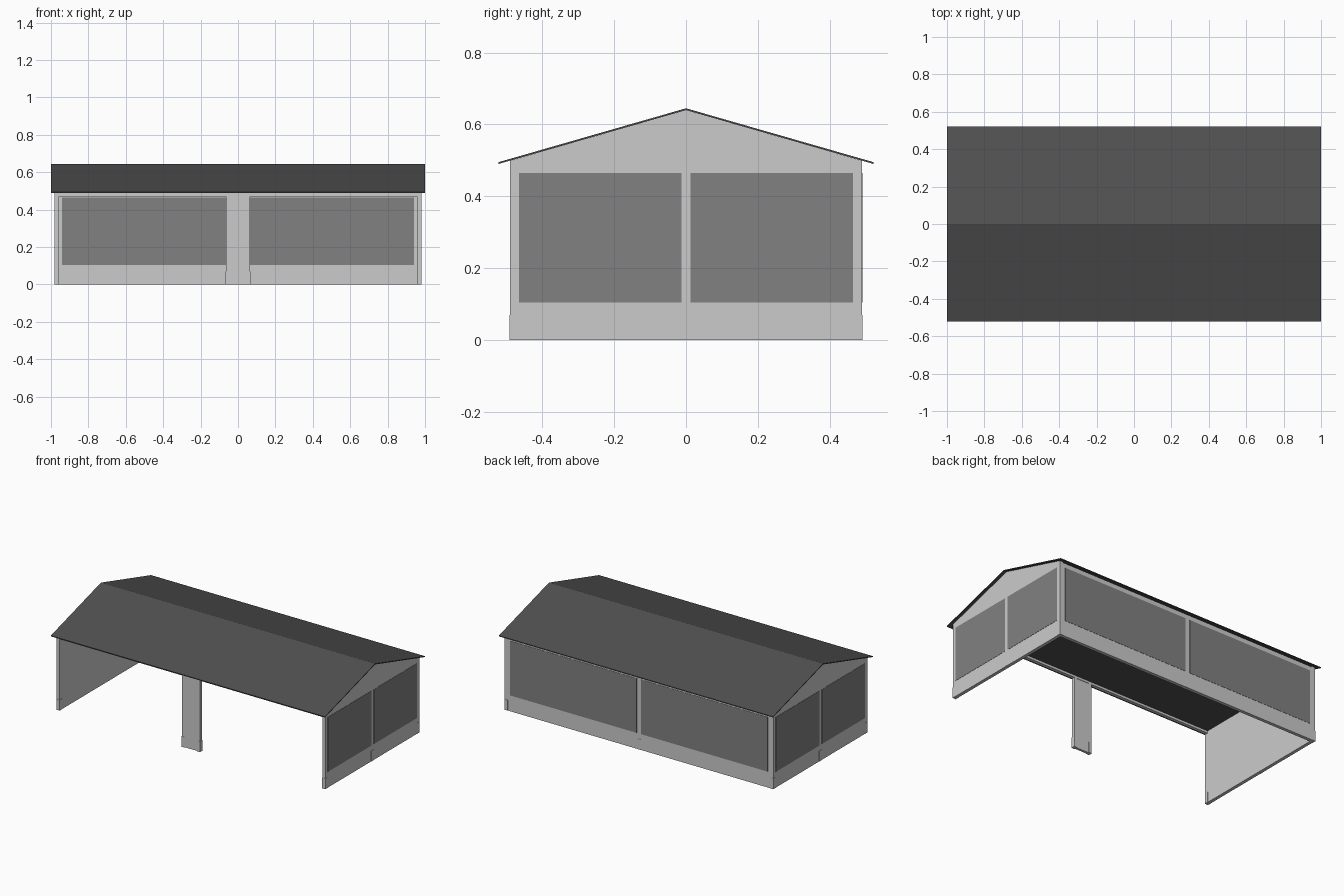
import bpy, bmesh

if "Cube" in bpy.data.objects:
    bpy.data.objects.remove(bpy.data.objects["Cube"])


def material(name, v):
    m = bpy.data.materials.new(name)
    m.diffuse_color = (v, v, v, 1)
    m.use_nodes = True
    m.node_tree.nodes["Principled BSDF"].inputs["Base Color"].default_value = m.diffuse_color
    return m


GLASS = material("dark_pane", 0.22)
ROOF = material("dark_roof", 0.08)


def extrude_x(name, profile, x0, x1, mat=None):
    """Extrude a closed (y, z) profile from x0 to x1."""
    bm = bmesh.new()
    face = bm.faces.new([bm.verts.new((x0, y, z)) for y, z in profile])
    ext = bmesh.ops.extrude_face_region(bm, geom=[face])
    verts = [g for g in ext["geom"] if isinstance(g, bmesh.types.BMVert)]
    bmesh.ops.translate(bm, verts=verts, vec=(x1 - x0, 0, 0))
    bmesh.ops.recalc_face_normals(bm, faces=bm.faces)
    me = bpy.data.meshes.new(name)
    bm.to_mesh(me)
    bm.free()
    ob = bpy.data.objects.new(name, me)
    bpy.context.collection.objects.link(ob)
    if mat:
        me.materials.append(mat)
    return ob


def box(name, x, y, z, mat=None):
    return extrude_x(name, [(y[0], z[0]), (y[1], z[0]), (y[1], z[1]), (y[0], z[1])],
                     min(x), max(x), mat)


W, D, H, T = 0.98, 0.49, 0.495, 0.022   # half width, half depth, wall height, wall thickness
P = 0.0015                              # slight relief of panes and feet
SILL, HEAD = 0.105, 0.465

# Thin folded roof sheet
extrude_x("roof", [(-0.522, 0.495), (0, 0.645), (0.522, 0.495),
                   (0.522, 0.490), (0, 0.640), (-0.522, 0.490)], -1, 1, ROOF)

# Side walls with gables, outside panes and feet
for s, side in ((-1, "left"), (1, "right")):
    extrude_x(f"{side}_gable_wall", [(-D, 0), (D, 0), (D, 0.499), (0, 0.640), (-D, 0.499)],
              *sorted((s * (W - T), s * W)))
    for t, end in ((-1, "front"), (1, "back")):
        box(f"{side}_{end}_window", (s * (W - 0.005), s * (W + P)),
            sorted((t * 0.013, t * 0.465)), (SILL, HEAD), GLASS)
        box(f"{side}_{end}_foot", (s * (W - T - P), s * (W + P)),
            sorted((t * (D - 0.025), t * (D + P))), (0, 0.07))
    box(f"{side}_middle_foot", (s * (W - T + 0.002), s * (W + P)), (-0.012, 0.012), (0, 0.07))

# Back wall with panes visible on both sides
box("back_wall", (-W + T, W - T), (D - T, D), (0, H))
for s, side in ((-1, "left"), (1, "right")):
    box(f"back_{side}_window", (s * 0.016, s * 0.94), (D - T - P, D + P), (SILL, HEAD), GLASS)
box("back_middle_foot", (-0.012, 0.012), (D - T - P, D + P), (0, 0.07))

# Flat dark ceiling and front header beam
box("ceiling", (-W + T, W - T), (-D + T, D - T), (0.485, 0.490), ROOF)
box("front_header", (-W + T, W - T), (-D, -D + T), (0.470, H))

# Front centre column: panel between two posts
box("column_panel", (-0.046, 0.046), (-D + 0.003, -D + T - 0.003), (0, 0.47))
for s, side in ((-1, "left"), (1, "right")):
    box(f"column_{side}_post", (s * 0.045, s * 0.065), (-D, -D + T), (0, 0.47))
    box(f"column_{side}_foot", (s * 0.044, s * (0.065 + P)), (-D - P, -D + T + P), (0, 0.07))
